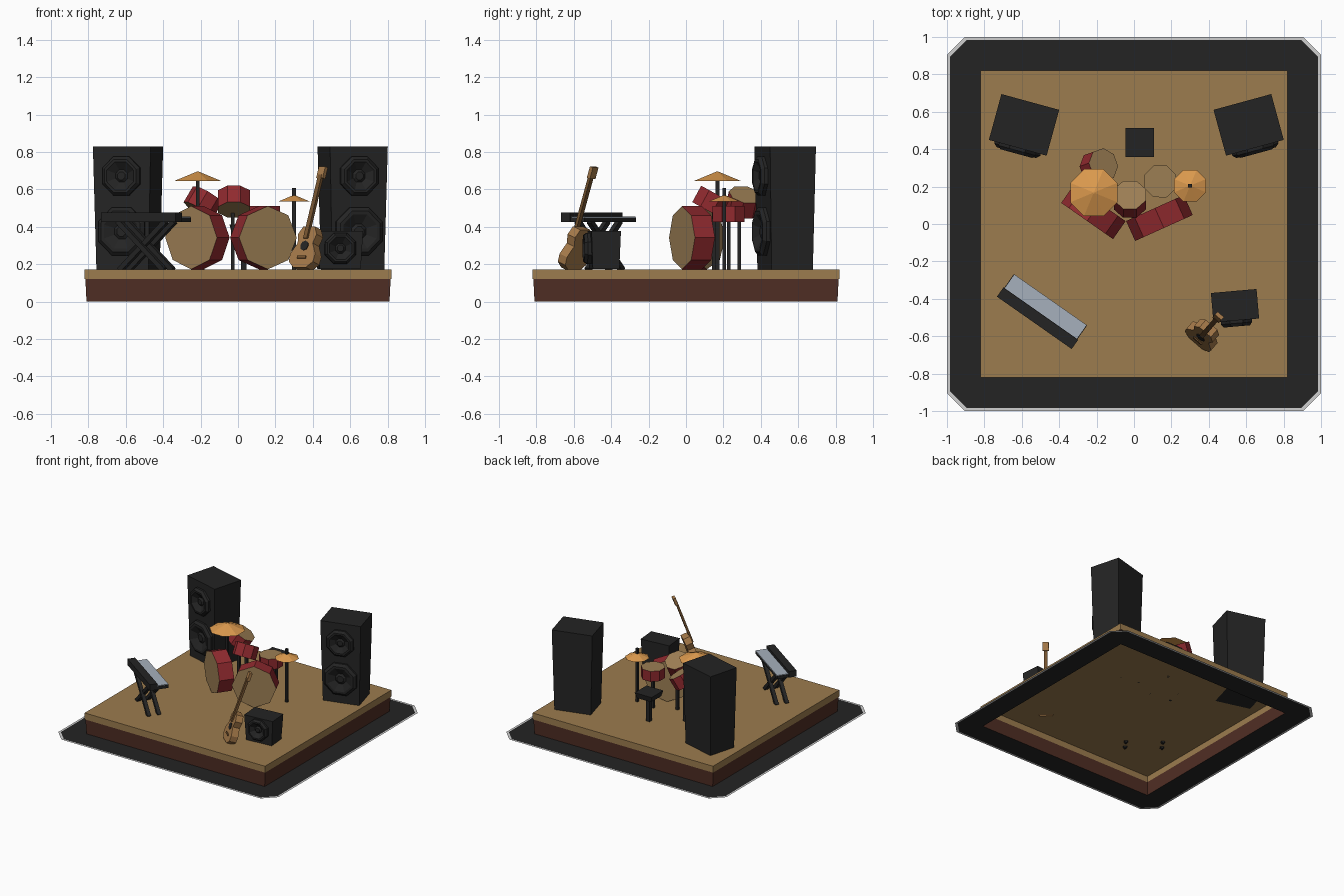
import bpy, bmesh, math
from mathutils import Matrix, Vector

if "Cube" in bpy.data.objects:
    bpy.data.objects.remove(bpy.data.objects["Cube"])

def material(name, r, g, b):
    m = bpy.data.materials.new(name)
    lin = [((c / 255 + 0.055) / 1.055) ** 2.4 for c in (r, g, b)]
    m.diffuse_color = (*lin, 1)
    m.use_nodes = True
    m.node_tree.nodes["Principled BSDF"].inputs["Base Color"].default_value = m.diffuse_color
    return m

BLACK = material("black", 36, 36, 36)
TAN = material("stage tan", 156, 124, 78)
BROWN = material("dark brown", 80, 46, 36)
RED = material("drum red", 145, 42, 47)
HEAD = material("drum skin", 156, 126, 84)
BRASS = material("brass", 220, 154, 78)
KEYS = material("key grey", 166, 176, 188)
WOOD = material("guitar wood", 166, 122, 74)
NECK = material("neck brown", 118, 84, 48)
PALE = material("edge grey", 208, 208, 208)
FLOOR = 0.173

def finish(bm, name, mats, matrix=None, fix=True):
    if fix:
        bmesh.ops.recalc_face_normals(bm, faces=bm.faces)
    if matrix is not None:
        bm.transform(matrix)
    me = bpy.data.meshes.new(name)
    bm.to_mesh(me)
    bm.free()
    for m in mats:
        me.materials.append(m)
    ob = bpy.data.objects.new(name, me)
    bpy.context.collection.objects.link(ob)
    return ob

def place(loc, axis=(0, 0, 1), spin=0):
    """Matrix that puts local z along axis at loc."""
    q = Vector(axis).normalized().to_track_quat('Z', 'Y')
    return Matrix.Translation(loc) @ q.to_matrix().to_4x4() @ Matrix.Rotation(spin, 4, 'Z')

def turn(loc, deg):
    return Matrix.Translation(loc) @ Matrix.Rotation(math.radians(deg), 4, 'Z')

def box(name, size, mat, matrix, low=1.0):
    """Box with optional narrower bottom."""
    bm = bmesh.new()
    bmesh.ops.create_cube(bm, size=1)
    for v in bm.verts:
        k = low if v.co.z < 0 else 1
        v.co = Vector((v.co.x * size[0] * k, v.co.y * size[1] * k, v.co.z * size[2]))
    return finish(bm, name, [mat], matrix)

def lathe(name, prof, mats, matrix, slots=None, n=8):
    """Revolve (radius, height) points around z, capping both ends."""
    bm = bmesh.new()
    rings = [[bm.verts.new((r * math.cos(2 * math.pi * i / n), r * math.sin(2 * math.pi * i / n), z))
              for i in range(n)] for r, z in prof]
    for k in range(len(rings) - 1):
        for i in range(n):
            j = (i + 1) % n
            f = bm.faces.new((rings[k][i], rings[k][j], rings[k + 1][j], rings[k + 1][i]))
            f.material_index = slots[k] if slots else 0
    for r in (rings[0], rings[-1]):
        f = bm.faces.new(r)
        f.material_index = len(mats) - 1
    return finish(bm, name, mats, matrix)

def bar(name, a, b, t, mat):
    a, b = Vector(a), Vector(b)
    return box(name, (t, t, (b - a).length), mat, place((a + b) / 2, b - a))

def loops(name, rings, mats, slots, cap=None):
    """Join equal-length point loops into a strip, optionally capping the last."""
    bm = bmesh.new()
    vs = [[bm.verts.new(p) for p in r] for r in rings]
    n = len(rings[0])
    for k in range(len(vs) - 1):
        for i in range(n):
            j = (i + 1) % n
            bm.faces.new((vs[k][i], vs[k][j], vs[k + 1][j], vs[k + 1][i])).material_index = slots[k]
    if cap is not None:
        bm.faces.new(vs[-1]).material_index = cap
    return finish(bm, name, mats, fix=False)

# Flat ground mat with a pale edge
def octo(s, c, z=0.0):
    return [(s, -s + c, z), (s, s - c, z), (s - c, s, z), (-s + c, s, z),
            (-s, s - c, z), (-s, -s + c, z), (-s + c, -s, z), (s - c, -s, z)]
loops("ground_mat", [octo(1, .095), octo(.984, .09), octo(.808, .001)], [PALE, BLACK], [0, 1])

# Hollow stage: dark skirt, tan rim and deck
def square(s, z):
    return [(s, -s, z), (s, s, z), (-s, s, z), (-s, -s, z)]
loops("stage", [square(.81, 0), square(.816, .12), square(.82, .12), square(.82, FLOOR)],
      [BROWN, TAN], [0, 1, 1], 1)

# Speaker cones on a tapered cabinet
def cone(name, matrix, x, y, z, r):
    prof = [(r, -.03), (r, .018), (.85 * r, .035), (.72 * r, .035), (.32 * r, .005), (.2 * r, .016)]
    lathe(name, prof, [BLACK], matrix @ place((x, y, z), (0, -1, 0), math.pi / 8))

for side, x, deg in (("left", -.588, -15.3), ("right", .613, 15.3)):
    M = turn((x, .53, 0), deg)
    box(side + "_speaker", (.32, .254, .83 - FLOOR), BLACK,
        M @ Matrix.Translation((0, 0, (.83 + FLOOR) / 2)), .9)
    cone(side + "_upper_woofer", M, 0, -.124, .672, .112)
    cone(side + "_lower_woofer", M, 0, -.119, .375, .138)

# Small amplifier
M = turn((.54, -.437, 0), 5)
box("amplifier", (.245, .158, .205), BLACK, M @ Matrix.Translation((0, 0, .276)), .9)
cone("amplifier_woofer", M, 0, -.076, .285, .09)

# Drums: red shell with skin on both ends
def drum(name, loc, axis, r, h, spin=0):
    lathe(name, [(r, -h / 2), (r, h / 2)], [RED, HEAD], place(loc, axis, spin), [0])

drum("left_bass_drum", (-.217, .064, .342), (-.573, -.82, 0), .169, .117)
drum("right_bass_drum", (.136, .032, .342), (.41, -.91, 0), .169, .117)
drum("left_tom", (-.188, .308, .53), (.5, .18, .85), .09, .1, .39)
drum("middle_tom", (-.022, .132, .535), (0, .48, .88), .092, .1, .39)
drum("snare_drum", (.14, .228, .468), (0, 0, 1), .092, .085, .39)
for name, x, y, top in (("left_tom_stand", -.19, .285, .5), ("middle_tom_stand", -.028, .15, .5),
                        ("snare_stand", .14, .228, .44), ("left_cymbal_stand", -.215, .168, .68),
                        ("right_cymbal_stand", .3, .205, .608)):
    bar(name, (x, y, FLOOR), (x, y, top), .02, BLACK)

# Cymbals: shallow cones
for name, x, y, z, r in (("left_cymbal", -.215, .168, .645, .136), ("right_cymbal", .3, .205, .535, .092)):
    lathe(name, [(r, 0), (.005, r * .37)], [BRASS], place((x, y, z), spin=math.pi / 8))

# Drum stool
box("stool_seat", (.153, .153, .045), BLACK, Matrix.Translation((.031, .436, .39)), .85)
bar("stool_post", (.031, .436, FLOOR), (.031, .436, .38), .03, BLACK)

# Keyboard with grey keys on a double X stand
M = turn((-.49, -.467, 0), -35)
box("keyboard_body", (.478, .15, .024), BLACK, M @ Matrix.Translation((0, 0, .437)))
box("keyboard_panel", (.488, .06, .05), BLACK, M @ Matrix.Translation((0, -.045, .451)))
box("keys", (.47, .09, .006), KEYS, M @ Matrix.Translation((0, .031, .451)))
for v in (-.04, .04):
    for s in (-1, 1):
        bar("keyboard_leg", M @ Vector((-.15 * s, v + .008 * s, .168)),
            M @ Vector((.15 * s, v + .008 * s, .43)), .028, BLACK)

# Guitar leaning on the amplifier: local x width, y along the neck, z out of the face
Y = Vector((.10, .115, .42)).normalized()
X = Y.cross(Vector((-.65, -.75, .35))).normalized()
Z = X.cross(Y)
G = Matrix((X, Y, Z)).transposed().to_4x4()
G.translation = (.372, -.588, .285)
half = [(.045, -.118), (.085, -.085), (.088, -.04), (.053, .02), (.066, .07), (.04, .115)]
outline = half + [(-x, y) for x, y in reversed(half)]
bm = bmesh.new()
face = bm.faces.new([bm.verts.new((x, y, -.028)) for x, y in outline])
ext = bmesh.ops.extrude_face_region(bm, geom=[face])
bmesh.ops.translate(bm, verts=[v for v in ext["geom"] if isinstance(v, bmesh.types.BMVert)], vec=(0, 0, .056))
finish(bm, "guitar_body", [WOOD], G)
lathe("sound_hole", [(.028, 0), (.028, .004)], [BLACK], G @ Matrix.Translation((0, .005, .027)))
box("guitar_bridge", (.06, .014, .008), NECK, G @ Matrix.Translation((0, -.06, .03)))
box("guitar_neck", (.026, .36, .018), NECK, G @ Matrix.Translation((0, .225, .031)))
box("guitar_headstock", (.046, .065, .022), WOOD, G @ Matrix.Translation((0, .42, .027)))
